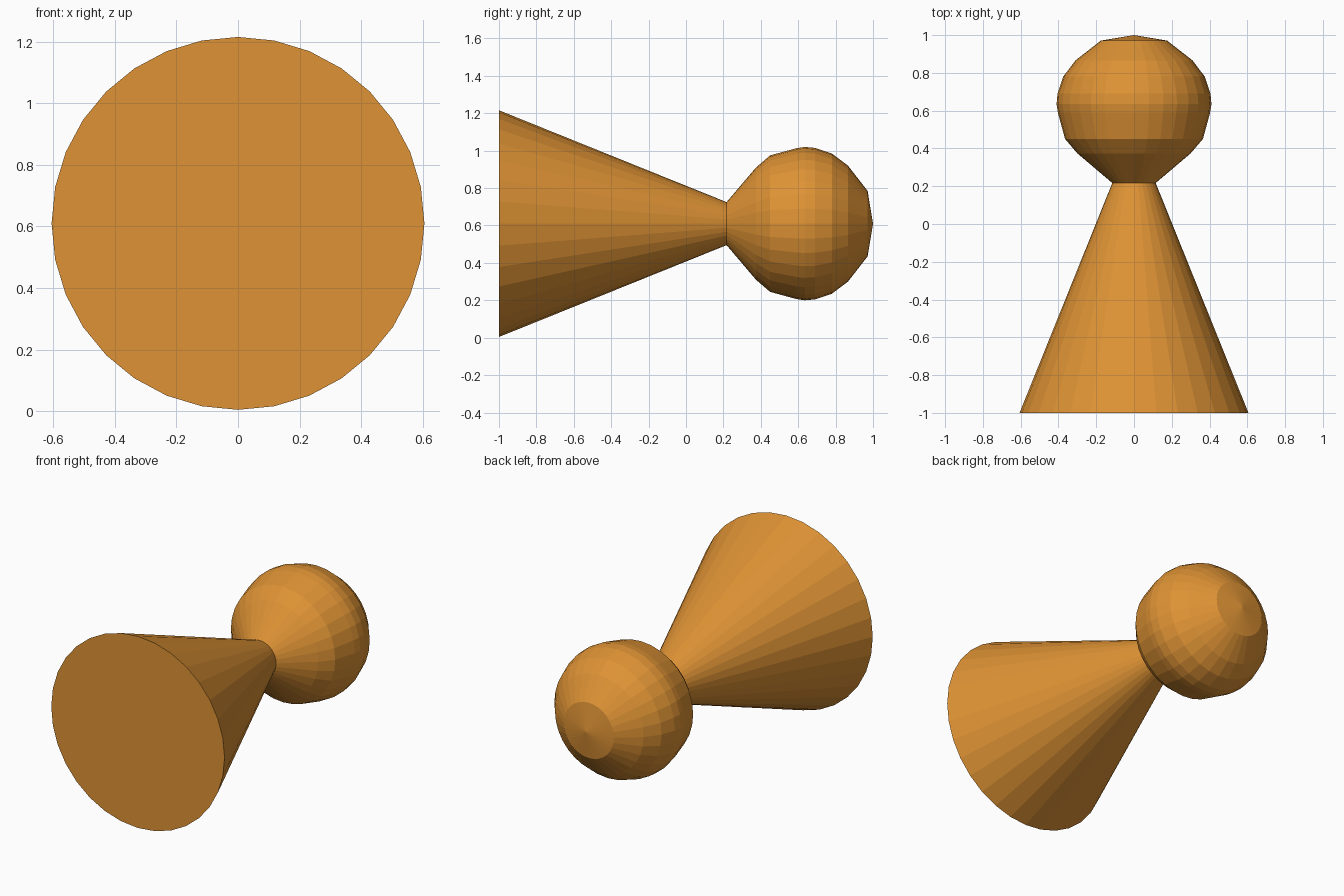
import bpy
import bmesh
from math import sin, cos, pi

if "Cube" in bpy.data.objects:
    bpy.data.objects.remove(bpy.data.objects["Cube"])

SIDES = 32
CENTRE_Z = 0.61

# Half outline as (radius, y): base rim, neck, round head up to the last ring
PROFILE = [
    (0.606, -1.0), (0.115, 0.217),
    (0.30, 0.374), (0.365, 0.45), (0.403, 0.59), (0.41, 0.635),
    (0.405, 0.69), (0.375, 0.78), (0.31, 0.866), (0.175, 0.971),
]
TIP_Y = 1.0

bm = bmesh.new()
rings = []
for r, y in PROFILE:
    rings.append([bm.verts.new((r * sin(2 * pi * i / SIDES), y,
                                CENTRE_Z + r * cos(2 * pi * i / SIDES)))
                  for i in range(SIDES)])

# Side walls
for a, b in zip(rings, rings[1:]):
    for i in range(SIDES):
        j = (i + 1) % SIDES
        bm.faces.new((a[i], a[j], b[j], b[i]))

# Flat base and shallow pointed cap
bm.faces.new(rings[0])
tip = bm.verts.new((0, TIP_Y, CENTRE_Z))
for i in range(SIDES):
    bm.faces.new((rings[-1][i], rings[-1][(i + 1) % SIDES], tip))
bmesh.ops.recalc_face_normals(bm, faces=bm.faces)

mesh = bpy.data.meshes.new("pawn")
bm.to_mesh(mesh)
bm.free()
pawn = bpy.data.objects.new("pawn", mesh)
bpy.context.collection.objects.link(pawn)

# Orange paint
mat = bpy.data.materials.new("orange")
mat.diffuse_color = (0.73, 0.29, 0.035, 1)
mat.use_nodes = True
mat.node_tree.nodes["Principled BSDF"].inputs["Base Color"].default_value = mat.diffuse_color
mesh.materials.append(mat)
